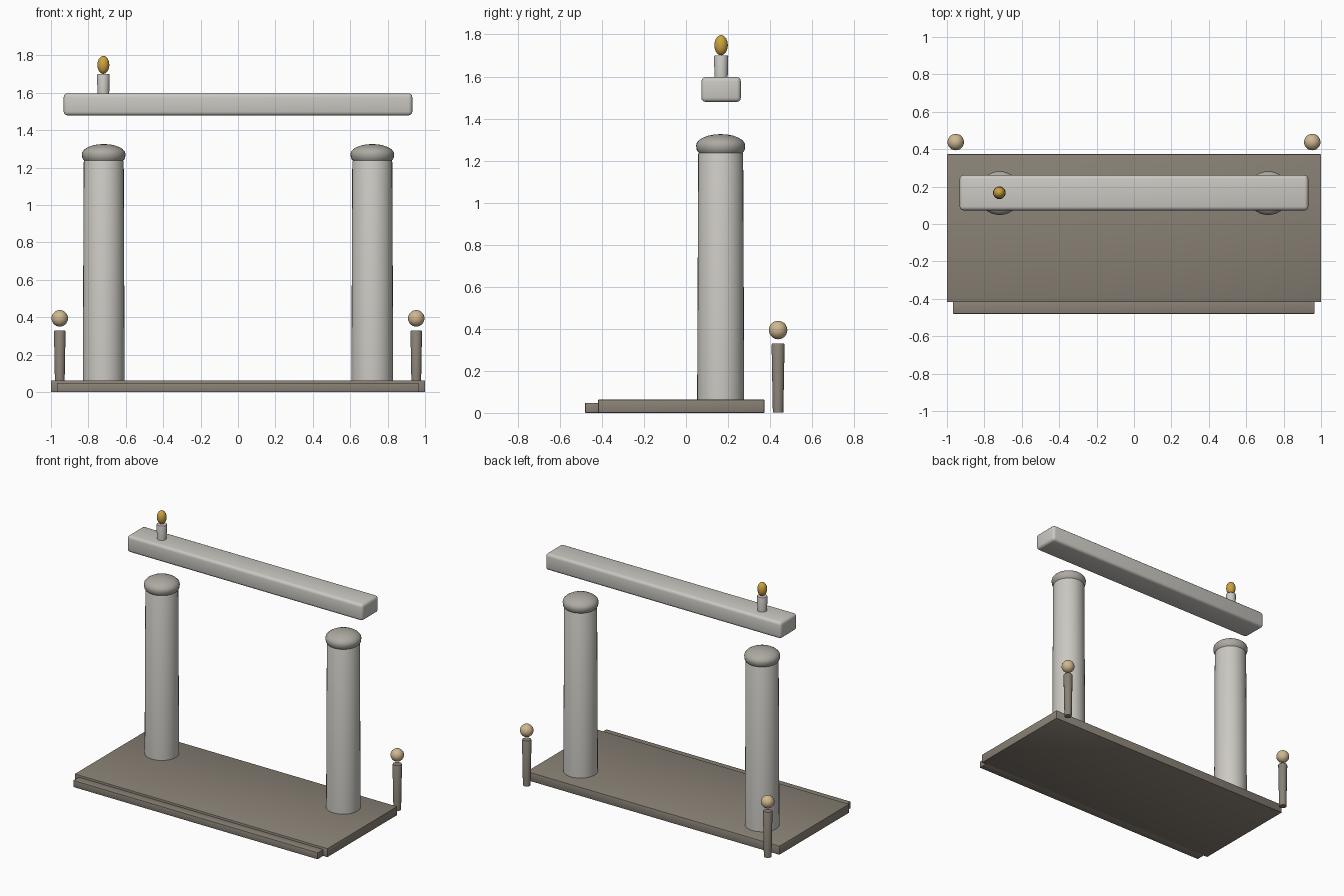
import bpy, bmesh, math

if "Cube" in bpy.data.objects:
    bpy.data.objects.remove(bpy.data.objects["Cube"])


def material(name, rgb):
    m = bpy.data.materials.new(name)
    m.diffuse_color = (*rgb, 1)
    m.use_nodes = True
    m.node_tree.nodes["Principled BSDF"].inputs["Base Color"].default_value = m.diffuse_color
    return m


dark_stone = material("dark_stone", (0.25, 0.22, 0.18))
pale_stone = material("pale_stone", (0.6, 0.58, 0.54))
cap_stone = material("cap_stone", (0.42, 0.40, 0.36))
tan = material("tan", (0.62, 0.48, 0.28))
gold = material("gold", (0.6, 0.36, 0.05))


def finish(name, bm, mat, angle=40):
    bmesh.ops.recalc_face_normals(bm, faces=bm.faces)
    me = bpy.data.meshes.new(name)
    bm.to_mesh(me)
    bm.free()
    ob = bpy.data.objects.new(name, me)
    bpy.context.collection.objects.link(ob)
    me.materials.append(mat)
    bpy.ops.object.select_all(action='DESELECT')
    ob.select_set(True)
    bpy.context.view_layer.objects.active = ob
    bpy.ops.object.shade_smooth_by_angle(angle=math.radians(angle))
    return ob


def box(name, lo, hi, mat, bevel, segments=2):
    bm = bmesh.new()
    bmesh.ops.create_cube(bm, size=1)
    for v in bm.verts:
        v.co = [(a + b) / 2 + c * (b - a) for a, b, c in zip(lo, hi, v.co)]
    bmesh.ops.bevel(bm, geom=bm.edges[:], offset=bevel, segments=segments,
                    profile=0.5, affect='EDGES')
    return finish(name, bm, mat)


def lathe(name, profile, x, y, mat, sides=32):
    """Spin a (radius, z) profile round a vertical axis."""
    bm = bmesh.new()
    verts = [bm.verts.new((r, 0, z)) for r, z in profile]
    edges = [bm.edges.new(p) for p in zip(verts, verts[1:])]
    bmesh.ops.spin(bm, geom=verts + edges, cent=(0, 0, 0), axis=(0, 0, 1),
                   angle=math.tau, steps=sides)
    bmesh.ops.remove_doubles(bm, verts=bm.verts[:], dist=1e-5)
    ob = finish(name, bm, mat)
    ob.location = (x, y, 0)
    return ob


def ball(name, centre, radii, mat):
    bm = bmesh.new()
    bmesh.ops.create_uvsphere(bm, u_segments=24, v_segments=14, radius=1)
    for v in bm.verts:
        v.co = [c * r for c, r in zip(v.co, radii)]
    ob = finish(name, bm, mat, 60)
    ob.location = centre
    return ob


# Floor slab with a front step
box("floor_slab", (-1, -0.418, 0), (1, 0.373, 0.063), dark_stone, 0.004)
box("front_step", (-0.968, -0.48, 0), (0.966, -0.41, 0.048), dark_stone, 0.003)

# Mirrored columns with domed caps, and small back posts with balls
shaft = [(0, 0.02), (0.112, 0.02), (0.112, 0.063), (0.107, 1.23), (0.103, 1.24), (0, 1.24)]
cap = [(0, 1.237), (0.104, 1.237), (0.114, 1.25), (0.117, 1.272)]
cap += [(0.117 * math.cos(a), 1.272 + 0.054 * math.sin(a))
        for a in [math.radians(d) for d in (15, 30, 45, 60, 75)]] + [(0, 1.326)]
post = [(0, 0.003), (0.025, 0.003), (0.031, 0.325), (0.028, 0.33), (0, 0.33)]
for side, s in (("left", -1), ("right", 1)):
    lathe(side + "_column", shaft, s * 0.718, 0.165, pale_stone)
    lathe(side + "_column_cap", cap, s * 0.718, 0.165, cap_stone)
    lathe(side + "_back_post", post, s * 0.953, 0.438, dark_stone, 20)
    ball(side + "_post_ball", (s * 0.953, 0.438, 0.394), (0.044,) * 3, tan)

# Floating lintel beam with a candle
box("lintel_beam", (-0.932, 0.073, 1.479), (0.932, 0.261, 1.597), pale_stone, 0.02, 3)
candle = [(0, 1.585), (0.031, 1.585), (0.034, 1.695), (0.032, 1.70), (0, 1.70)]
lathe("candle", candle, -0.72, 0.167, pale_stone, 20)
ball("flame", (-0.72, 0.167, 1.749), (0.032, 0.032, 0.048), gold)
